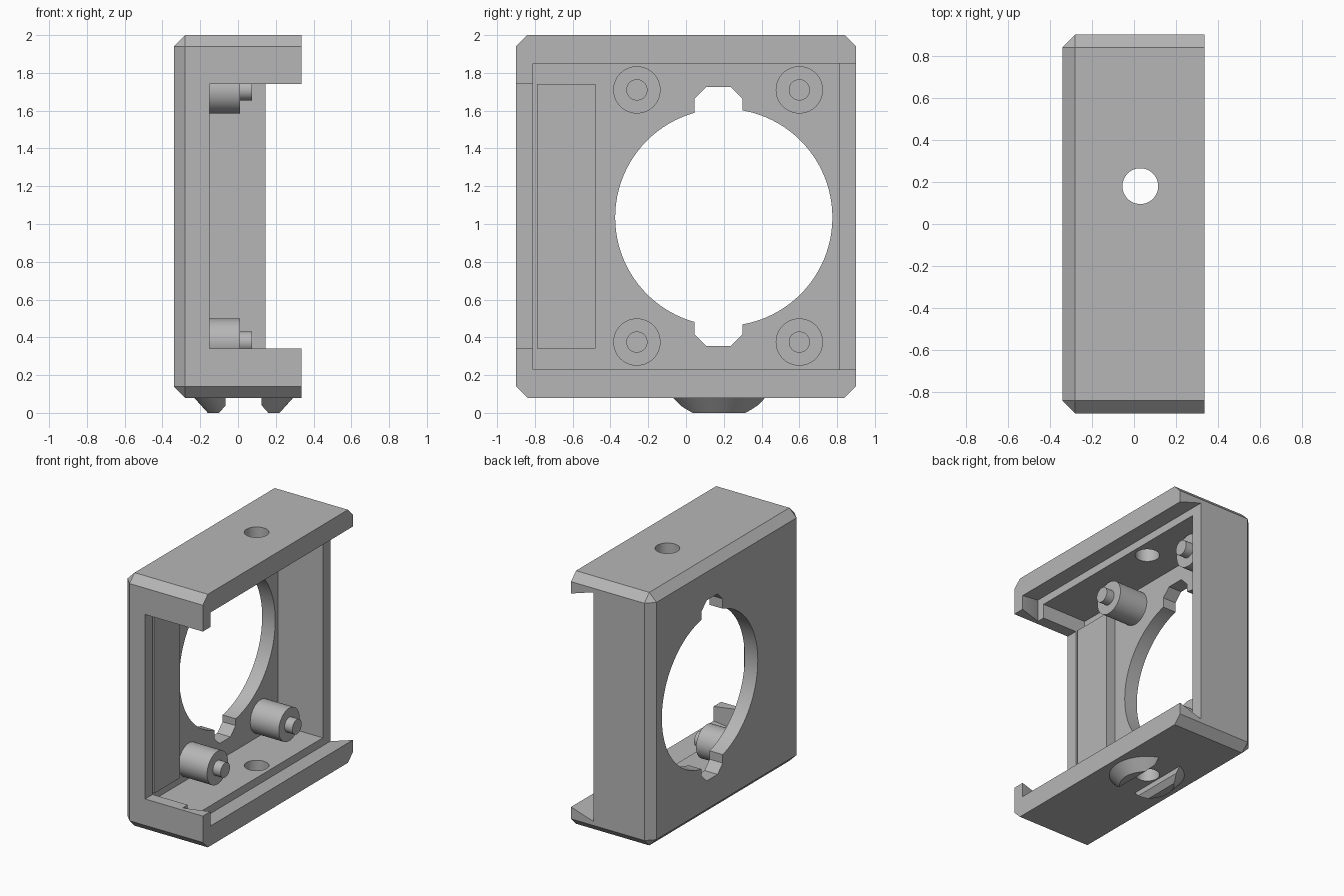
import bpy, bmesh, math
from mathutils import Matrix, Vector

if "Cube" in bpy.data.objects:
    bpy.data.objects.remove(bpy.data.objects["Cube"], do_unlink=True)

grey = bpy.data.materials.new("plain grey")
grey.use_nodes = True
grey.diffuse_color = (0.47, 0.47, 0.47, 1)
grey.node_tree.nodes["Principled BSDF"].inputs["Base Color"].default_value = grey.diffuse_color


def finish(bm, name):
    bmesh.ops.recalc_face_normals(bm, faces=bm.faces)
    mesh = bpy.data.meshes.new(name)
    bm.to_mesh(mesh)
    bm.free()
    mesh.materials.append(grey)
    obj = bpy.data.objects.new(name, mesh)
    bpy.context.collection.objects.link(obj)
    return obj


def box(name, lo, hi, chamfer=0):
    bm = bmesh.new()
    bmesh.ops.create_cube(bm, size=1)
    for v in bm.verts:
        v.co = [hi[i] if v.co[i] > 0 else lo[i] for i in range(3)]
    if chamfer:
        # every edge except those around the open +x face
        edges = [e for e in bm.edges if min(v.co.x for v in e.verts) < 0]
        bmesh.ops.bevel(bm, geom=edges, offset=chamfer, segments=1, affect='EDGES')
    return finish(bm, name)


def loft(name, start, end):
    """Solid between two matching outlines."""
    bm = bmesh.new()
    a = [bm.verts.new(p) for p in start]
    b = [bm.verts.new(p) for p in end]
    bm.faces.new(a)
    bm.faces.new(b)
    for i in range(len(a)):
        j = (i + 1) % len(a)
        bm.faces.new((a[i], a[j], b[j], b[i]))
    return finish(bm, name)


def cylinder(name, start, end, r1, r2=None, sides=64):
    start, end = Vector(start), Vector(end)
    axis = end - start
    bm = bmesh.new()
    turn = axis.to_track_quat('Z', 'Y').to_matrix().to_4x4()
    bmesh.ops.create_cone(bm, cap_ends=True, segments=sides, radius1=r1,
                          radius2=r1 if r2 is None else r2, depth=axis.length,
                          matrix=Matrix.Translation((start + end) / 2) @ turn)
    return finish(bm, name)


def cut(obj, cutter):
    mod = obj.modifiers.new("cut", 'BOOLEAN')
    mod.operation, mod.solver, mod.object = 'DIFFERENCE', 'EXACT', cutter
    bpy.context.view_layer.objects.active = obj
    bpy.ops.object.modifier_apply(modifier=mod.name)
    bpy.data.objects.remove(cutter, do_unlink=True)


def smooth(obj):
    bpy.ops.object.select_all(action='DESELECT')
    obj.select_set(True)
    bpy.context.view_layer.objects.active = obj
    bpy.ops.object.shade_smooth_by_angle(angle=math.radians(25))


def rect(x, y0, y1, z0, z1):
    return [(x, y0, z0), (x, y1, z0), (x, y1, z1), (x, y0, z1)]


# housing shell with its cavity and front window
housing = box("housing", (-0.34, -0.9, 0.08), (0.335, 0.9, 2), 0.06)
cut(housing, box("cavity", (-0.23, -0.81, 0.23), (1, 0.81, 1.85)))
cut(housing, box("front_window", (-0.15, -1, 0.34), (1, -0.7, 1.74)))

# undercut slot for a sliding lid, open at the back
cut(housing, loft("lid_slot", rect(0.145, -0.87, 1, 0.17, 1.91),
                  rect(0.525, -0.75, 1, 0.29, 1.79)))

# round side opening with chamfered notches above and below
cut(housing, cylinder("round_opening", (-1, 0.2, 1.035), (0, 0.2, 1.035), 0.575, sides=96))
y0, y1, z0, z1, c = 0.045, 0.3, 0.355, 1.725, 0.062
notch = [(y0 + c, z0), (y1 - c, z0), (y1, z0 + c), (y1, z1 - c),
         (y1 - c, z1), (y0 + c, z1), (y0, z1 - c), (y0, z0 + c)]
cut(housing, loft("notches", [(-1, y, z) for y, z in notch],
                  [(0, y, z) for y, z in notch]))

# vertical hole through top and bottom
cut(housing, cylinder("mount_hole", (0.03, 0.18, -1), (0.03, 0.18, 3), 0.085))
smooth(housing)

# raised pad behind the front window
box("inner_pad", (-0.24, -0.79, 0.34), (-0.15, -0.48, 1.74))

# standoffs with locating pins
for y, side in ((-0.26, "front"), (0.6, "back")):
    for z, level in ((0.375, "lower"), (1.71, "upper")):
        smooth(cylinder(f"{level}_{side}_standoff", (-0.24, y, z), (0.01, y, z), 0.125))
        smooth(cylinder(f"{level}_{side}_pin", (0, y, z), (0.075, y, z), 0.056, sides=40))

# tapered foot, split in two by a flared channel
foot = cylinder("split_foot", (0.03, 0.175, 0), (0.03, 0.175, 0.09), 0.19, 0.271)
half = [(0.095, 0.2), (0.095, 0.04), (0.139, -0.01)]
channel = half + [(-x, z) for x, z in reversed(half)]
cut(foot, loft("channel", [(0.03 + x, -1, z) for x, z in channel],
               [(0.03 + x, 1, z) for x, z in channel]))
smooth(foot)
